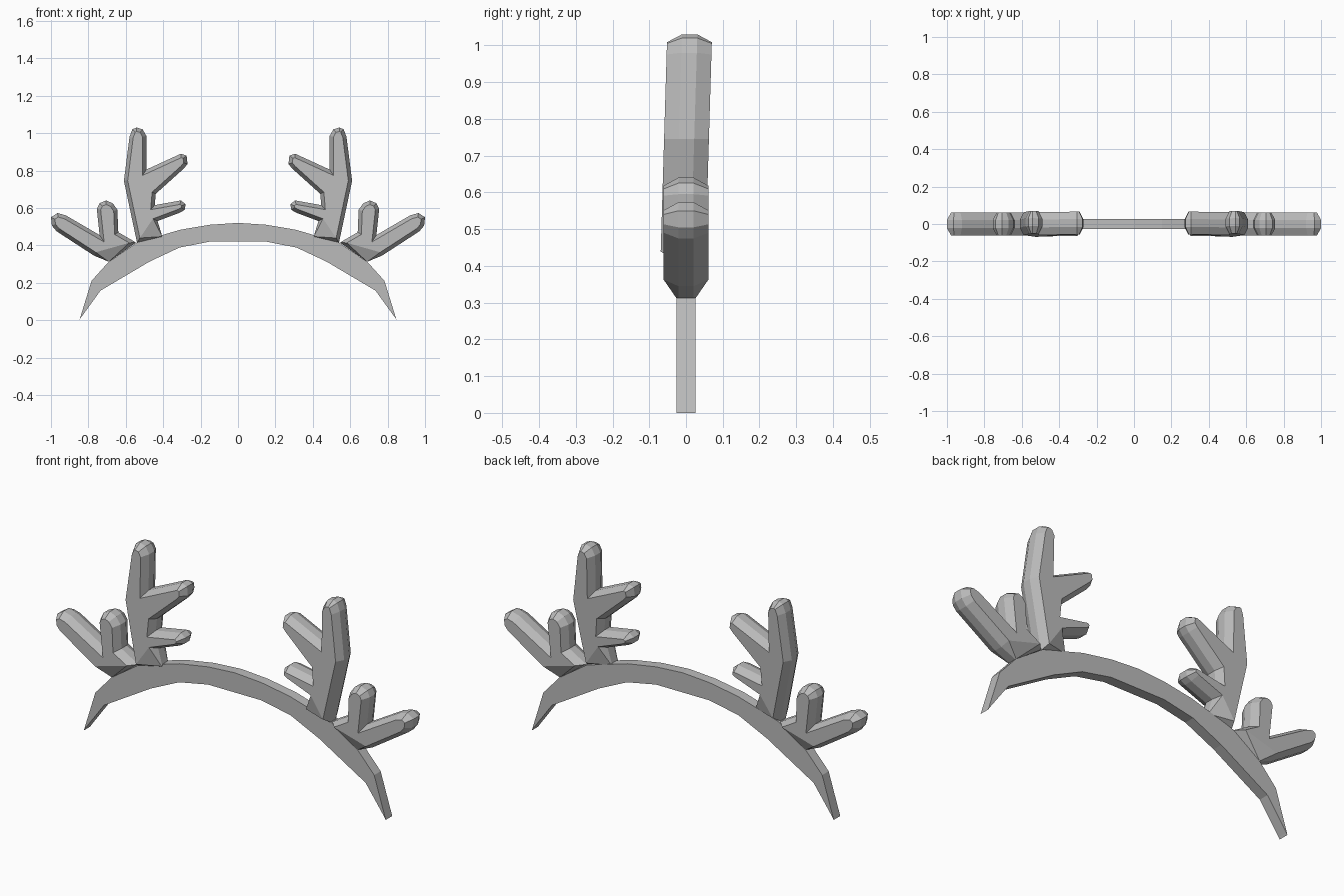
import bpy, bmesh
from mathutils import Vector

cube = bpy.data.objects.get("Cube")
if cube:
    bpy.data.objects.remove(cube, do_unlink=True)

grey = bpy.data.materials.new("plain grey")
grey.use_nodes = True
grey.diffuse_color = (0.5, 0.5, 0.5, 1)
grey.node_tree.nodes["Principled BSDF"].inputs["Base Color"].default_value = (0.5, 0.5, 0.5, 1)


def finish(bm, name):
    """Turn a bmesh into a flat shaded object."""
    bmesh.ops.recalc_face_normals(bm, faces=bm.faces[:])
    mesh = bpy.data.meshes.new(name)
    bm.to_mesh(mesh)
    bm.free()
    mesh.materials.append(grey)
    obj = bpy.data.objects.new(name, mesh)
    bpy.context.collection.objects.link(obj)
    return obj


def inset_points(points, amount):
    """Move each corner of a closed outline inwards by a mitred offset."""
    area = sum(a.cross(b) for a, b in zip(points, points[1:] + points[:1]))
    turn = 1 if area > 0 else -1
    result = []
    for i, p in enumerate(points):
        before = (p - points[i - 1]).normalized()
        after = (points[(i + 1) % len(points)] - p).normalized()
        n1 = Vector((-before.y, before.x)) * turn
        n2 = Vector((-after.y, after.x)) * turn
        result.append(p + (n1 + n2) * amount / max(1 + n1.dot(n2), 0.4))
    return result


def bridge(bm, ring_a, ring_b):
    count = len(ring_a)
    for i in range(count):
        j = (i + 1) % count
        bm.faces.new((ring_a[i], ring_a[j], ring_b[j], ring_b[i]))


def antler(name, outline, side, lean):
    """Chamfered slab; its first corner tapers to the thickness of the band."""
    outer = [Vector(p) for p in outline]
    inner = inset_points(outer, 0.02)
    inner[0] = outer[0]
    bm = bmesh.new()

    def ring(points, depth, root_depth):
        return [bm.verts.new((side * p.x, (depth if i else root_depth) + lean * (p.y - 0.7), p.y))
                for i, p in enumerate(points)]

    edges = []
    for sign in (-1, 1):
        edge = ring(outer, sign * 0.021, sign * 0.021)
        cap = ring(inner, sign * 0.061, sign * 0.026)
        bridge(bm, edge, cap)
        bm.faces.new(cap[1:])
        bm.faces.new((cap[-1], cap[0], cap[1]))
        edges.append(edge)
    bridge(bm, *edges)
    return finish(bm, name)


# Headband: a tapering arch, mirrored about the middle
top_edge = [(.848, 0), (.783, .21), (.693, .31), (.54, .415), (.31, .483), (.15, .51), (0, .52)]
low_edge = [(.842, .01), (.735, .158), (.62, .226), (.473, .313), (.313, .388), (.15, .42), (0, .42)]
bm = bmesh.new()
loops = []
for (ox, oz), (ix, iz) in zip(top_edge, low_edge):
    corners = ((ox, -.026, oz), (ox, .026, oz), (ix, .026, iz), (ix, -.026, iz))
    loops.append([bm.verts.new(c) for c in corners])
for a, b in zip(loops, loops[1:]):
    bridge(bm, a, b)
bm.faces.new(loops[0])
band = finish(bm, "headband")
mirror = band.modifiers.new("mirror", "MIRROR")
mirror.use_clip = True

# Tall antler: root, lower branch, upper branch, main tip
tall_outline = [
    (.405, .447), (.43, .53), (.31, .575), (.285, .59), (.28, .62), (.305, .64),
    (.445, .615), (.44, .675), (.29, .81), (.27, .835), (.275, .88), (.305, .89),
    (.49, .805), (.49, .985), (.51, 1.02), (.543, 1.03), (.565, 1.02),
    (.58, .98), (.61, .745), (.54, .415)]

# Low antler: root, outer branch, upright tine
low_outline = [
    (.69, .312), (.77, .345), (.97, .475), (.995, .505), (1, .55), (.965, .573),
    (.92, .56), (.74, .455), (.755, .595), (.74, .625), (.705, .64),
    (.67, .625), (.645, .59), (.64, .47), (.545, .415)]

for label, side in (("left", 1), ("right", -1)):
    antler(label + "_tall_antler", tall_outline, side, 0.03)
    antler(label + "_low_antler", low_outline, side, 0)
